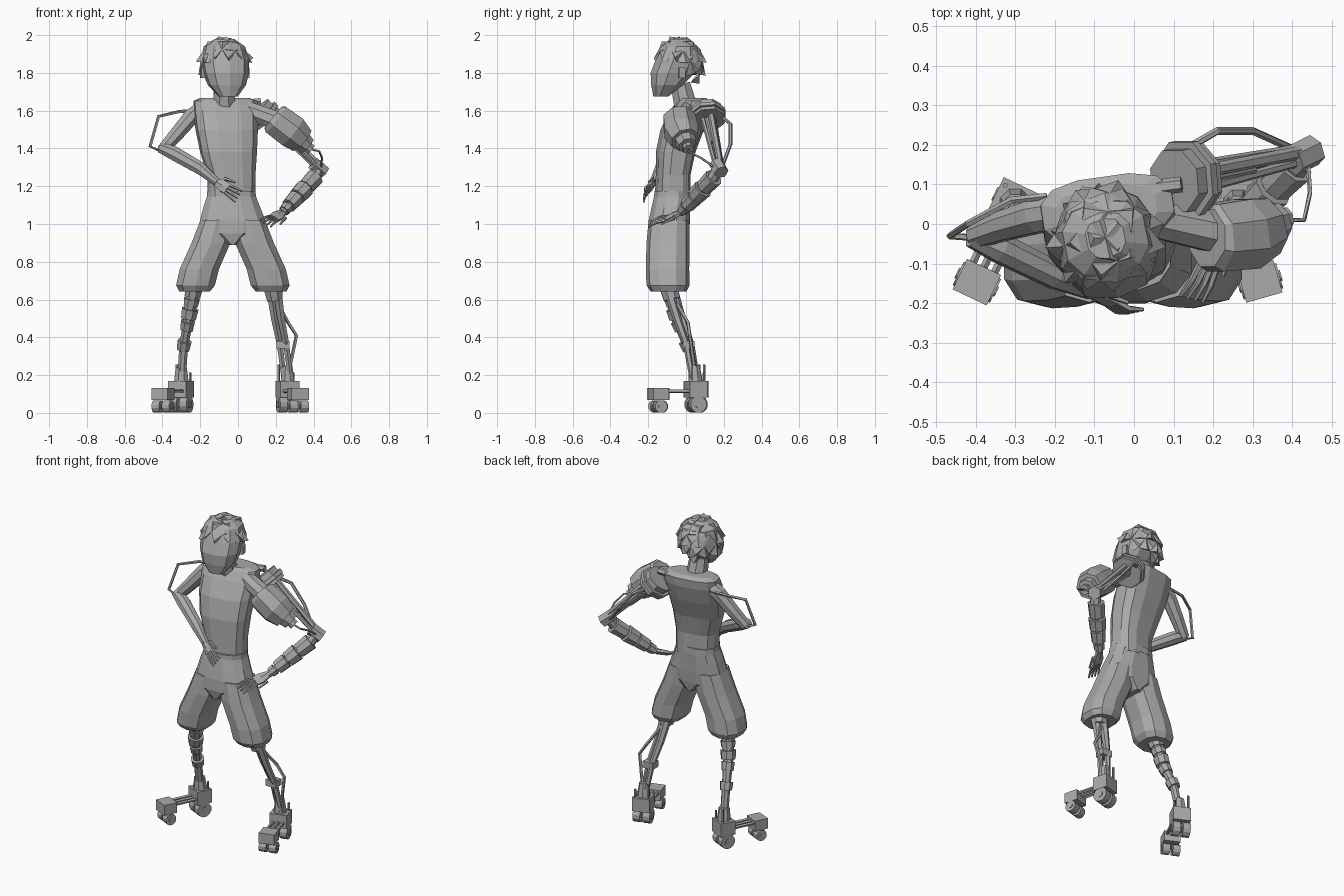
import bpy, bmesh, math, random
from mathutils import Vector as V, Matrix

random.seed(4)
cube = bpy.data.objects.get("Cube")
if cube:
    bpy.data.objects.remove(cube, do_unlink=True)

grey = bpy.data.materials.new("plain grey")
grey.use_nodes = True
grey.diffuse_color = (0.4, 0.4, 0.4, 1)
grey.node_tree.nodes["Principled BSDF"].inputs["Base Color"].default_value = (0.4, 0.4, 0.4, 1)


def finish(name, bm):
    bmesh.ops.recalc_face_normals(bm, faces=bm.faces)
    mesh = bpy.data.meshes.new(name)
    bm.to_mesh(mesh)
    bm.free()
    mesh.materials.append(grey)
    ob = bpy.data.objects.new(name, mesh)
    bpy.context.scene.collection.objects.link(ob)
    return ob


def tube(name, pts, radii, n=8, ref=(0, 1, 0), axis=None, p=1.0):
    """Skin rings along a path; a radius is a number or a (side, depth) pair."""
    pts = [V(q) for q in pts]
    if not isinstance(radii, (list, tuple)):
        radii = [radii] * len(pts)
    bm, rings = bmesh.new(), []
    for i, (c, r) in enumerate(zip(pts, radii)):
        before, after = pts[max(i - 1, 0)], pts[min(i + 1, len(pts) - 1)]
        t = V(axis) if axis else (after - before).normalized()
        side = t.cross(V(ref)).normalized()
        deep = side.cross(t)
        a, b = r if isinstance(r, tuple) else (r, r)
        ring = []
        for k in range(n):
            ang = 2 * math.pi * (k + 0.5) / n
            co, si = math.cos(ang), math.sin(ang)
            co, si = (math.copysign(abs(w) ** p, w) for w in (co, si))
            ring.append(bm.verts.new(c + side * co * a + deep * si * b))
        rings.append(ring)
    for lo, hi in zip(rings, rings[1:]):
        for k in range(n):
            bm.faces.new((lo[k], lo[(k + 1) % n], hi[(k + 1) % n], hi[k]))
    bm.faces.new(rings[0])
    bm.faces.new(rings[-1])
    return finish(name, bm)


def box(name, centre, size, yaw=0.0):
    bm = bmesh.new()
    m = Matrix.Translation(centre) @ Matrix.Rotation(yaw, 4, "Z") @ Matrix.Diagonal((*size, 1))
    bmesh.ops.create_cube(bm, size=1, matrix=m)
    return finish(name, bm)


def body(name, rows, n=12, p=0.8, ref=(0, 1, 0)):
    """Horizontal rings: x, y, z, half width, half depth."""
    return tube(name, [r[:3] for r in rows], [tuple(r[3:]) for r in rows], n, ref, (0, 0, 1), p)


def collars(name, a, b, spans, r, n=8):
    a, b = V(a), V(b)
    for s, e, k in spans:
        tube(name, [a.lerp(b, s), a.lerp(b, e)], [r * k, r * k * 0.9], n)


def hand(side, wrist, knuckle, tip, spread):
    wrist, knuckle, tip, spread = V(wrist), V(knuckle), V(tip), V(spread)
    normal = (knuckle - wrist).cross(spread).normalized()
    tube(side + "_palm", [wrist, wrist.lerp(knuckle, 0.6), knuckle],
         [(0.022, 0.016), (0.036, 0.016), (0.034, 0.012)], 6, ref=normal)
    for k in range(4):
        off = spread * (k - 1.5) / 1.5
        mid = knuckle.lerp(tip, 0.5) + off * 1.1 + normal * 0.008
        tube(side + "_finger", [knuckle + off * 0.9, mid, tip + off * 1.3], [0.009, 0.008, 0.005], 5)
    base = wrist.lerp(knuckle, 0.4)
    tube(side + "_thumb", [base, base + spread * 1.5, knuckle.lerp(tip, 0.2) + spread * 2], [0.012, 0.01, 0.006], 5)


# Torso, neck and shorts
body("torso", [(-.035, -.07, 1.12, .125, .092), (-.035, -.068, 1.26, .127, .088),
               (-.05, -.055, 1.38, .15, .1), (-.06, -.02, 1.5, .165, .11),
               (-.065, .02, 1.6, .172, .098), (-.067, .04, 1.652, .17, .082),
               (-.07, .035, 1.668, .13, .06)], p=.7, ref=(-.14, .99, 0))
tube("neck", [(-.073, .0, 1.62), (-.073, -.03, 1.74)], [.066, .056], 8)
body("waistband", [(-.035, -.072, 1.135, .135, .1), (-.035, -.072, 1.175, .131, .098)])
body("shorts_hips", [(-.028, -.09, .89, .02, .1), (-.03, -.092, .95, .17, .112), (-.028, -.088, 1.02, .178, .112),
                     (-.033, -.08, 1.09, .154, .105), (-.035, -.072, 1.15, .132, .099)])
for side, s, hem in (("right", -1, -.225), ("left", 1, .17)):
    mid = -.028
    body(side + "_shorts_leg", [(hem + s * .005, -.092, .643, .085, .095), (hem, -.095, .675, .107, .114),
                                (hem - s * .02, -.098, .76, .108, .115), (mid + s * .115, -.095, .9, .107, .114),
                                (mid + s * .085, -.09, 1.02, .09, .108)], 10)

# Head, ears and tufted hair
turn = Matrix.Translation((-.069, -.05, 0)) @ Matrix.Rotation(.2, 4, "Z")
head = body("head", [(0, -.085, 1.675, .05, .04), (0, -.052, 1.735, .1, .085), (0, -.02, 1.8, .121, .12),
                     (0, .005, 1.87, .128, .118), (0, .015, 1.94, .108, .095), (0, .015, 1.98, .05, .05)], 10)
head.matrix_world = turn
for s in (-1, 1):
    ear = box("ear", (s * .12, .005, 1.8), (.018, .035, .055))
    ear.matrix_world = turn

bm = bmesh.new()
bmesh.ops.create_icosphere(bm, subdivisions=2, radius=.128)
low = [f for f in bm.faces if f.calc_center_median().z < -.03 - .55 * f.calc_center_median().y]
bmesh.ops.delete(bm, geom=low, context="FACES")
for f in list(bm.faces):
    c = f.calc_center_median()
    lift = c.normalized() * random.uniform(.008, .022)
    sweep = V((random.uniform(-.02, .02), -.012 if c.y < 0 else .006, -.025 if c.z < .08 else 0))
    poked = bmesh.ops.poke(bm, faces=[f])
    poked["verts"][0].co += lift + sweep
hair = finish("hair", bm)
hair.matrix_world = turn @ Matrix.Translation((0, .015, 1.858))

# Right arm, hand on the hip, with a thin brace
tube("right_upper_arm", [(-.19, .03, 1.61), (-.245, .02, 1.57), (-.33, -.005, 1.47), (-.4, -.03, 1.39)],
     [.045, .046, .04, .033], 8)
tube("right_forearm", [(-.41, -.03, 1.405), (-.34, -.06, 1.375), (-.2, -.13, 1.295), (-.11, -.17, 1.22)],
     [.03, .04, .036, .022], 8)
hand("right", (-.115, -.168, 1.222), (-.055, -.2, 1.185), (.005, -.22, 1.145), (.014, .003, .022))
brace = [(-.22, .07, 1.6), (-.31, .06, 1.595), (-.42, 0, 1.57), (-.465, -.03, 1.41), (-.4, -.035, 1.385)]
tube("right_arm_brace", brace, .009, 5)

# Left shoulder guard around the upper arm
tube("left_shoulder", [(.06, .01, 1.6), (.22, -.025, 1.54)], [.05, .055], 8)
tube("left_guard", [(.185, -.035, 1.565), (.2, -.035, 1.553), (.285, -.025, 1.49), (.335, -.005, 1.445)],
     [.078, .092, .096, .078], 8)
tube("left_guard_rim", [(.32, -.01, 1.455), (.365, .008, 1.415)], [.062, .05], 8)
tube("left_guard_socket", [(.36, .008, 1.415), (.385, .015, 1.395)], [.03, .03], 8)

# Left shoulder disc and the mechanical upper arm behind it
disc, way = V((.125, .112, 1.582)), V((.66, .12, -.74)).normalized()
for start, end, r in ((-.035, .0, .085), (.0, .022, .103), (.026, .045, .095)):
    tube("left_shoulder_disc", [disc + way * start, disc + way * end], r, 8)
tube("left_disc_strut", [(.04, .09, 1.64), (.12, .1, 1.65)], .02, 6)
elbow = V((.43, .175, 1.295))
for dy, dz, r in ((-.03, .0, .012), (.015, .03, .017), (.035, -.01, .012), (0, -.03, .012)):
    tube("left_arm_rod", [disc + V((.02, dy, dz)), elbow + V((0, dy * .5, dz * .5))], r, 6)
tube("left_arm_piston", [disc + way * .04, disc.lerp(elbow, .55)], .027, 8)
tube("left_elbow", [elbow + V((-.03, -.015, .025)), elbow + V((.025, .012, -.022))], .04, 6)
tube("left_arm_loop", [(.15, .2, 1.56), (.21, .235, 1.53), (.3, .235, 1.42), (.4, .19, 1.3)], .01, 6)
tube("left_elbow_cable", [(.375, .01, 1.4), (.43, .01, 1.385), (.445, .08, 1.35), (.44, .15, 1.3)], .006, 5)

# Left forearm in segments, wrist ring and hand
wrist = (.235, -.03, 1.06)
tube("left_forearm_core", [elbow, (.4, .13, 1.23), wrist], [.03, .034, .022], 8)
collars("left_forearm_segment", (.41, .15, 1.25), wrist,
        [(.02, .3, 1.05), (.33, .55, 1.1), (.58, .8, .95), (.84, .95, .7)], .048)
hand("left", wrist, (.19, -.1, 1.03), (.145, -.19, 1.0), (.022, -.006, -.012))

# Right shin with stacked collars
right_shin = [(-.23, -.09, .68), (-.262, -.05, .5), (-.288, .01, .35), (-.3, .05, .16)]
tube("right_shin", right_shin, [.042, .03, .025, .024], 8)
collars("right_shin_collar", right_shin[0], right_shin[1], [(.15, .35, 1.15), (.42, .62, 1.05), (.72, 1, 1.1)], .043)
collars("right_shin_collar", right_shin[1], right_shin[2], [(.1, .4, .95), (.8, 1.1, .95)], .042)
tube("right_ankle", [(-.3, .045, .24), (-.3, .05, .16)], [.032, .042], 8)

# Left shin of twin bars with a bent strut
left_shin = [(.185, -.09, .68), (.21, -.035, .5), (.238, .015, .36), (.262, .05, .16)]
for dx, dy in ((-.016, .012), (.018, -.012)):
    tube("left_shin_bar", [V(q) + V((dx, dy, 0)) for q in left_shin], [.028, .022, .018, .015], 6)
box("left_shin_collar", left_shin[2], (.068, .06, .04))
tube("left_knee", [(.185, -.09, .67), (.195, -.075, .6)], [.055, .045], 8)
tube("left_shin_strut", [(.21, -.05, .58), (.265, .01, .48), (.31, .02, .41), (.26, .055, .17)], .01, 5)
tube("left_ankle", [(.262, .045, .25), (.262, .05, .16)], [.028, .04], 8)


# Wheeled feet: heel block, toe block, three link bars and paired wheels
def foot(side, heel, toe):
    heel, toe = V(heel), V(toe)
    run = (toe - heel).normalized()
    across = V((-run.y, run.x, 0))
    yaw = math.atan2(across.y, across.x)
    box(side + "_heel_block", heel + V((0, 0, .125)), (.105, .095, .085), yaw)
    box(side + "_toe_block", toe + V((0, 0, .1)), (.095, .085, .065), yaw)
    for k in (-1, 0, 1):
        off = across * k * .03 + V((0, 0, .115))
        tube(side + "_foot_bar", [heel + off, toe + off], .01, 5)
    for spot, r in ((heel, .045), (toe, .034)):
        for s in (-1, 1):
            c = spot + V((0, 0, r)) + across * s * .03
            tube(side + "_wheel", [c - across * .022, c + across * .022], r, 12, ref=(0, 0, 1))
            tube(side + "_hub", [c - across * .026, c + across * .026], r * .45, 8, ref=(0, 0, 1))
    for s in (-1, 1):
        base = heel - run * .03 + across * s * .04
        tube(side + "_heel_rod", [base + V((0, 0, .15)), base + V((0, 0, .235 - s * .02))], .007, 5)


foot("right", (-.302, .053, 0), (-.397, -.147, 0))
foot("left", (.262, .053, 0), (.318, -.145, 0))
